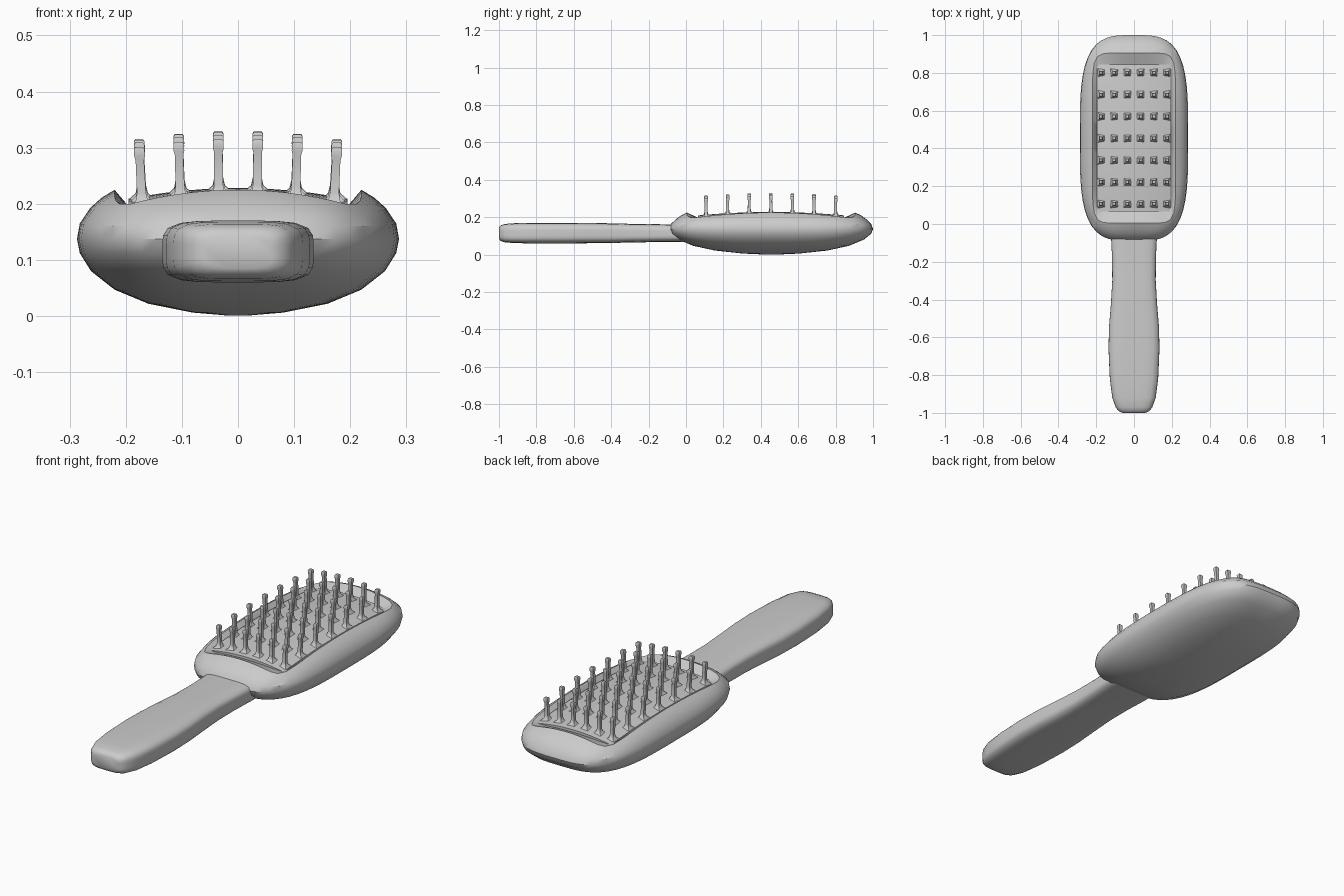
import bpy, bmesh, math

if "Cube" in bpy.data.objects:
    bpy.data.objects.remove(bpy.data.objects["Cube"])

CY = 0.455  # head centre along y


def outline(n, seg):
    # unit superellipse sampled evenly by direction
    pts = []
    for i in range(seg):
        t = 2 * math.pi * (i + 0.5) / seg
        c, s = math.cos(t), math.sin(t)
        r = (abs(c) ** n + abs(s) ** n) ** (-1 / n)
        pts.append((c * r, s * r))
    return pts


def loft(bm, rings):
    # skin a list of closed rings and cap both ends
    vr = [[bm.verts.new(p) for p in ring] for ring in rings]
    n = len(vr[0])
    for a, b in zip(vr, vr[1:]):
        for i in range(n):
            j = (i + 1) % n
            bm.faces.new((a[i], a[j], b[j], b[i]))
    bm.faces.new(vr[0][::-1])
    bm.faces.new(vr[-1])


def finish(bm, name, angle=40):
    bmesh.ops.recalc_face_normals(bm, faces=bm.faces)
    me = bpy.data.meshes.new(name)
    bm.to_mesh(me)
    bm.free()
    ob = bpy.data.objects.new(name, me)
    bpy.context.collection.objects.link(ob)
    bpy.ops.object.select_all(action='DESELECT')
    ob.select_set(True)
    bpy.context.view_layer.objects.active = ob
    bpy.ops.object.shade_smooth_by_angle(angle=math.radians(angle))
    return ob


def pad_z(x, y):
    u, v = x / 0.195, (y - CY) / 0.39
    return 0.228 - 0.019 * u * u - 0.018 * v * v


# head shell: half width, half length, z, corner drop, squareness
HEAD = [
    (0.02, 0.04, 0.001, 0, 2.2), (0.08, 0.15, 0.006, 0, 2.4),
    (0.16, 0.30, 0.022, 0, 2.8), (0.22, 0.415, 0.047, 0, 3.2),
    (0.262, 0.495, 0.080, 0, 3.5), (0.282, 0.535, 0.112, 0, 3.5),
    (0.287, 0.545, 0.137, 0, 3.5), (0.282, 0.535, 0.165, 0.008, 3.7),
    (0.263, 0.505, 0.193, 0.018, 4), (0.243, 0.48, 0.211, 0.026, 5),
    (0.22, 0.45, 0.225, 0.033, 9), (0.196, 0.388, 0.197, 0.01, 14),
    (0.194, 0.386, 0.178, 0, 14),
]
bm = bmesh.new()
rings = []
for a, b, z, drop, n in HEAD:
    rings.append([(a * u, CY + b * v, z - drop * min(abs(u), abs(v)) ** 2)
                  for u, v in outline(n, 72)])
loft(bm, rings)
finish(bm, "head_shell", 35)

# domed bristle pad
bm = bmesh.new()
NX, NY = 12, 18
grid = []
for j in range(NY + 1):
    y = CY + 0.39 * (2 * j / NY - 1)
    row = []
    for i in range(NX + 1):
        x = 0.195 * (2 * i / NX - 1)
        row.append(bm.verts.new((x, y, pad_z(x, y))))
    grid.append(row)
for j in range(NY):
    for i in range(NX):
        bm.faces.new((grid[j][i], grid[j][i + 1], grid[j + 1][i + 1], grid[j + 1][i]))
edges = [e for e in bm.edges if e.is_boundary]
new = bmesh.ops.extrude_edge_only(bm, edges=edges)["geom"]
for v in new:
    if isinstance(v, bmesh.types.BMVert):
        v.co.z = 0.179
finish(bm, "bristle_pad")

# square bristles with flared bases and small knobs
BRISTLE = [(0.022, -0.004), (0.011, 0.006), (0.008, 0.02), (0.0075, 0.078),
           (0.0095, 0.086), (0.0095, 0.098), (0.007, 0.102)]
bm = bmesh.new()
for r in range(7):
    y = 0.107 + r * 0.1155
    for c in range(6):
        x = -0.171 + c * 0.0684
        z0 = pad_z(x, y)
        loft(bm, [[(x + sx * h + 0.03 * x * dz / 0.1, y + sy * h, z0 + dz)
                   for sx, sy in ((-1, -1), (1, -1), (1, 1), (-1, 1))]
                  for h, dz in BRISTLE])
finish(bm, "bristles")

# handle: y, half width, half height
HANDLE = [(-1.0, 0.06, 0.030), (-0.992, 0.08, 0.041), (-0.97, 0.097, 0.049),
          (-0.92, 0.115, 0.053), (-0.82, 0.128, 0.055), (-0.66, 0.135, 0.055),
          (-0.54, 0.132, 0.054), (-0.42, 0.122, 0.053), (-0.30, 0.115, 0.050),
          (-0.18, 0.116, 0.048), (-0.06, 0.122, 0.047), (0.03, 0.122, 0.046)]
bm = bmesh.new()
loft(bm, [[(w * u, y, 0.115 + h * v) for u, v in outline(4.5, 32)]
          for y, w, h in HANDLE])
finish(bm, "handle", 50)
